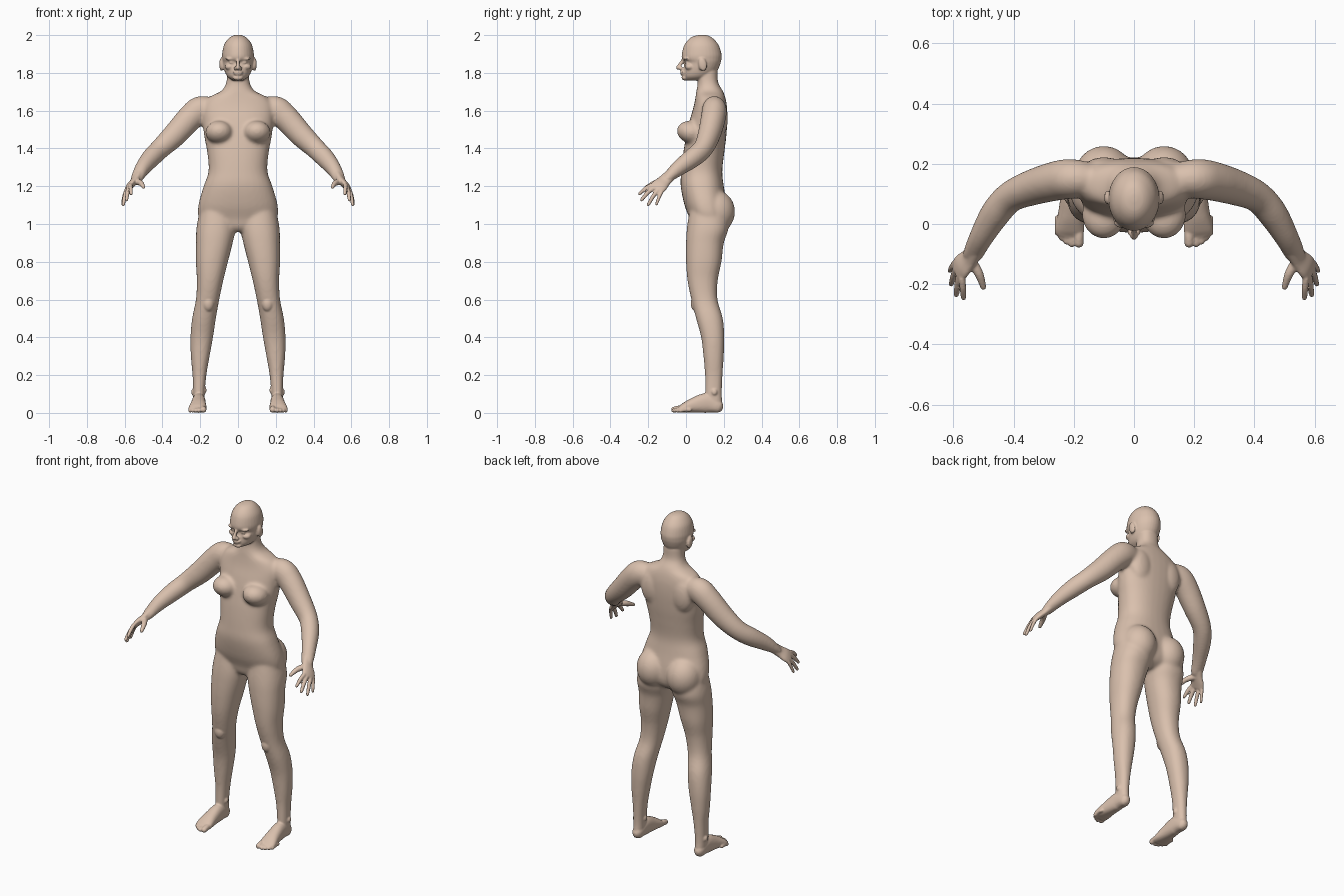
import bpy, bmesh, math
from mathutils import Vector, Matrix

SEG = 32


def spline(rows, n):
    # Catmull-Rom resampling of rows of numbers
    out = []
    last = len(rows) - 1
    for i in range(last):
        p = [rows[max(i - 1, 0)], rows[i], rows[i + 1], rows[min(i + 2, last)]]
        for k in range(n):
            t = k / n
            out.append([b + 0.5 * t * (c - a + t * (2 * a - 5 * b + 4 * c - d + t * (3 * (b - c) + d - a)))
                        for a, b, c, d in zip(*p)])
    return out + [list(rows[-1])]


def skin(bm, rings, power):
    # rings: (centre, half-axis u, half-axis v) -> closed lofted shell
    def sp(v):
        return math.copysign(abs(v) ** (2 / power), v)
    loops = []
    for c, u, v in rings:
        angs = [2 * math.pi * i / SEG for i in range(SEG)]
        loops.append([bm.verts.new(c + u * sp(math.cos(a)) + v * sp(math.sin(a))) for a in angs])
    for a, b in zip(loops, loops[1:]):
        for i in range(SEG):
            j = (i + 1) % SEG
            bm.faces.new((a[i], a[j], b[j], b[i]))
    bm.faces.new(loops[0][::-1])
    bm.faces.new(loops[-1])


def stack(bm, rows, power=2.0):
    # horizontal sections: z, centre x, half width, front y, back y
    skin(bm, [(Vector((x, (f + b) / 2, z)), Vector((w, 0, 0)), Vector((0, (b - f) / 2, 0)))
              for z, x, w, f, b in spline(rows, 5)], power)


def tube(bm, rows, ref=(0, 0, 1), power=2.0):
    # path with radii: x, y, z, radius along ref, other radius; rounded ends
    pts = spline(rows, 5)
    rings = []
    for i, p in enumerate(pts):
        t = Vector(pts[min(i + 1, len(pts) - 1)][:3]) - Vector(pts[max(i - 1, 0)][:3])
        t.normalize()
        r = Vector(ref)
        u = (r - t * r.dot(t)).normalized()
        v = t.cross(u)
        ring = (Vector(p[:3]), u * p[3], v * p[4])
        caps = []
        if i in (0, len(pts) - 1):
            out = -t if i == 0 else t
            for a in (30, 60, 82):
                s, k = math.sin(math.radians(a)), math.cos(math.radians(a))
                caps.append((ring[0] + out * s * p[4], ring[1] * k, ring[2] * k))
        rings += caps[::-1] + [ring] if i == 0 else [ring] + caps
    skin(bm, rings, power)


def blob(bm, c, r, tilt=0):
    m = Matrix.Translation(c) @ Matrix.Rotation(tilt, 4, 'X') @ Matrix.Diagonal((*r, 1))
    bmesh.ops.create_uvsphere(bm, u_segments=24, v_segments=16, radius=1, matrix=m)


def mirror_x(bm, geom):
    new = bmesh.ops.duplicate(bm, geom=geom)["geom"]
    vs = [g for g in new if isinstance(g, bmesh.types.BMVert)]
    fs = [g for g in new if isinstance(g, bmesh.types.BMFace)]
    bmesh.ops.scale(bm, vec=(-1, 1, 1), verts=vs)
    bmesh.ops.reverse_faces(bm, faces=fs)


def mirror_all(bm):
    mirror_x(bm, bm.verts[:] + bm.edges[:] + bm.faces[:])


def fuse(bm, name, voxel, smooth):
    # merge all shells into one smooth skin
    bmesh.ops.recalc_face_normals(bm, faces=bm.faces)
    me = bpy.data.meshes.new(name)
    bm.to_mesh(me)
    bm.free()
    ob = bpy.data.objects.new(name, me)
    bpy.context.collection.objects.link(ob)
    rm = ob.modifiers.new("fuse", 'REMESH')
    rm.mode = 'VOXEL'
    rm.voxel_size = voxel
    rm.use_smooth_shade = True
    sm = ob.modifiers.new("soften", 'SMOOTH')
    sm.factor = 0.5
    sm.iterations = smooth
    dg = bpy.context.evaluated_depsgraph_get()
    final = bpy.data.meshes.new_from_object(ob.evaluated_get(dg))
    ob.modifiers.clear()
    ob.data = final
    return ob


# ---- large forms, one side then mirrored ----
bm = bmesh.new()
# leg
stack(bm, [(1.08, .11, .09, .02, .21), (.98, .116, .104, .005, .225), (.90, .125, .097, .0, .2),
           (.80, .138, .085, .0, .188), (.70, .148, .07, .008, .168), (.60, .161, .062, .028, .167),
           (.50, .18, .063, .053, .195), (.40, .192, .06, .08, .203), (.30, .2, .05, .092, .2),
           (.20, .204, .037, .1, .194), (.10, .207, .031, .1, .19), (.04, .207, .03, .1, .195)], 2.2)
# arm
tube(bm, [(.12, .145, 1.60, .06, .05), (.195, .15, 1.605, .073, .065), (.25, .145, 1.565, .07, .066),
          (.335, .122, 1.472, .064, .06), (.41, .09, 1.40, .055, .052), (.46, .035, 1.35, .052, .05),
          (.505, -.04, 1.295, .042, .041), (.535, -.10, 1.243, .027, .035)])
# breast, buttock, shoulder blade
blob(bm, (.1, .03, 1.485), (.073, .08, .06), -.25)
blob(bm, (.1, .155, 1.065), (.1, .105, .115))
blob(bm, (.1, .18, 1.56), (.07, .042, .1))
mirror_all(bm)
# trunk and neck
stack(bm, [(1.82, 0, .058, .055, .168), (1.75, 0, .062, .062, .17), (1.705, 0, .088, .055, .195),
           (1.67, 0, .155, .05, .208), (1.62, 0, .19, .04, .217), (1.55, 0, .188, .02, .219),
           (1.46, 0, .178, .0, .213), (1.38, 0, .163, -.014, .203), (1.28, 0, .156, -.025, .192),
           (1.20, 0, .182, -.028, .2), (1.10, 0, .21, -.008, .217), (1.03, 0, .205, .018, .22),
           (.985, 0, .14, .03, .2), (.96, 0, .05, .05, .16)], 2.3)
base = fuse(bm, "body_base", .009, 8)

# ---- details, one side then mirrored ----
bm = bmesh.new()
# palm, fingers and thumb
across = (.03, .06, -.04)
tube(bm, [(.528, -.085, 1.257, .032, .026), (.548, -.115, 1.228, .036, .02),
          (.57, -.138, 1.205, .043, .018), (.583, -.154, 1.188, .043, .014)], across)
fingers = [((.57, -.183, 1.206), (.566, -.246, 1.16), .011),
           ((.58, -.17, 1.193), (.59, -.235, 1.128), .0115),
           ((.592, -.15, 1.178), (.607, -.2, 1.102), .011),
           ((.597, -.13, 1.168), (.612, -.156, 1.105), .0095)]
for a, b, r in fingers:
    m = [(p + q) / 2 for p, q in zip(a, b)]
    m[2] += .005
    tube(bm, [(*a, r, r), (*m, r, r), (*b, r * .8, r * .8)], across)
tube(bm, [(.54, -.125, 1.225, .018, .018), (.515, -.165, 1.217, .015, .015),
          (.5, -.21, 1.195, .01, .01)], across)
# foot and toes
tube(bm, [(.207, .162, .036, .031, .036), (.207, .11, .052, .035, .052), (.21, .04, .04, .041, .04),
          (.213, -.01, .026, .048, .026), (.215, -.032, .018, .047, .017)], (1, 0, 0), 2.3)
for x, y, r in [(.183, -.063, .016), (.207, -.066, .0115), (.224, -.058, .011),
                (.24, -.045, .011), (.253, -.03, .0105)]:
    tube(bm, [(x, y + .05, r + .006, r, r), (x, y + .025, r + .007, r, r), (x, y, r + .001, r, r)], (1, 0, 0))
# ankle bones and kneecap
blob(bm, (.236, .15, .11), (.012, .016, .018))
blob(bm, (.178, .14, .12), (.012, .016, .018))
blob(bm, (.157, .055, .58), (.032, .03, .045))
# ear, brow, eye, cheek, nostril
blob(bm, (.088, .088, 1.845), (.011, .022, .036), .2)
blob(bm, (.08, .08, 1.84), (.014, .014, .025))
blob(bm, (.034, .003, 1.874), (.034, .018, .008))
blob(bm, (.033, .006, 1.855), (.016, .014, .009))
blob(bm, (.042, .02, 1.832), (.028, .026, .018))
blob(bm, (.012, -.027, 1.824), (.01, .013, .009))
mirror_all(bm)
# head
stack(bm, [(2.001, 0, .01, .075, .1), (1.994, 0, .034, .04, .126), (1.976, 0, .056, .012, .15),
           (1.945, 0, .075, -.01, .174), (1.90, 0, .084, -.022, .188), (1.875, 0, .084, -.021, .188),
           (1.855, 0, .081, -.007, .184), (1.825, 0, .075, -.013, .173), (1.797, 0, .066, -.016, .155),
           (1.776, 0, .052, -.013, .13), (1.76, 0, .028, .0, .1)])
# nose, lips, chin
tube(bm, [(0, -.012, 1.872, .009, .009), (0, -.03, 1.846, .009, .01), (0, -.041, 1.828, .012, .012)], (1, 0, 0))
blob(bm, (0, -.016, 1.804), (.027, .016, .006))
blob(bm, (0, -.015, 1.793), (.023, .015, .006))
blob(bm, (0, -.006, 1.774), (.027, .018, .014))
bm.from_mesh(base.data)
bpy.data.objects.remove(base)
body = fuse(bm, "human_body", .005, 3)

# skin colour
mat = bpy.data.materials.new("skin")
mat.diffuse_color = (.70, .53, .42, 1)
body.data.materials.clear()
body.data.materials.append(mat)
for p in body.data.polygons:
    p.use_smooth = True
    p.material_index = 0
